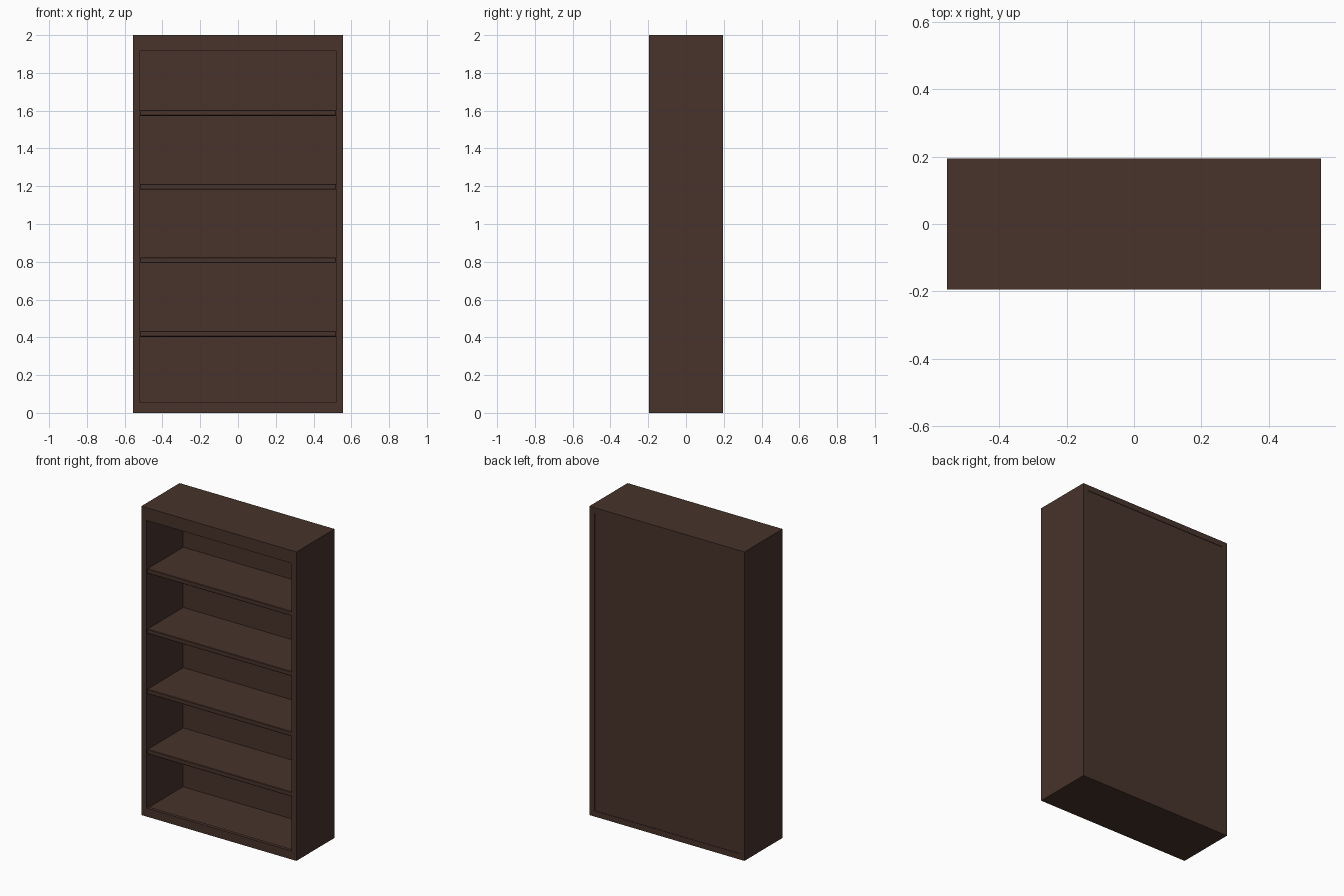
import bpy

if "Cube" in bpy.data.objects:
    bpy.data.objects.remove(bpy.data.objects["Cube"])

W, D, H = 1.11, 0.39, 2.0      # overall size
T = 0.037                      # board thickness
X, Y = W / 2, D / 2
IN = X - T                     # inner half width

wood = bpy.data.materials.new("dark brown wood")
wood.diffuse_color = (0.065, 0.033, 0.024, 1)
wood.use_nodes = True
wood.node_tree.nodes["Principled BSDF"].inputs["Base Color"].default_value = wood.diffuse_color


def board(name, x0, x1, y0, y1, z0, z1, bevel=0.0):
    """Axis-aligned board between two corners, optionally with eased edges."""
    bpy.ops.mesh.primitive_cube_add(size=1)
    ob = bpy.context.object
    ob.name = name
    for v in ob.data.vertices:
        v.co = (x1 if v.co.x > 0 else x0,
                y1 if v.co.y > 0 else y0,
                z1 if v.co.z > 0 else z0)
    ob.data.materials.append(wood)
    if bevel:
        m = ob.modifiers.new("eased edges", "BEVEL")
        m.width = bevel
        m.segments = 1
    return ob


# Carcass: two sides, top and bottom
board("left_side", -X, -IN, -Y, Y, 0, H)
board("right_side", IN, X, -Y, Y, 0, H)
board("top_panel", -IN, IN, -Y, Y, H - T, H)
board("bottom_panel", -IN, IN, -Y, Y, 0, T)

# Front rails above and below the openings
board("top_rail", -IN, IN, -Y, -Y + 0.022, 1.917, H - T)
board("bottom_rail", -IN, IN, -Y, -Y + 0.022, T, 0.055)

# Floor of the lowest compartment
board("floor_panel", -IN, IN, -Y + 0.022, Y - 0.015, T, 0.051)

# Back panel, set in slightly between the boards
board("back_panel", -IN, IN, Y - 0.018, Y - 0.003, T, H - T)

# Four evenly spaced shelves, just behind the front edge
for i in range(4):
    z = 0.418 + 0.39 * i
    board(f"shelf_{i + 1}", -IN, IN, -Y + 0.005, Y - 0.016, z - 0.015, z + 0.015, 0.003)
